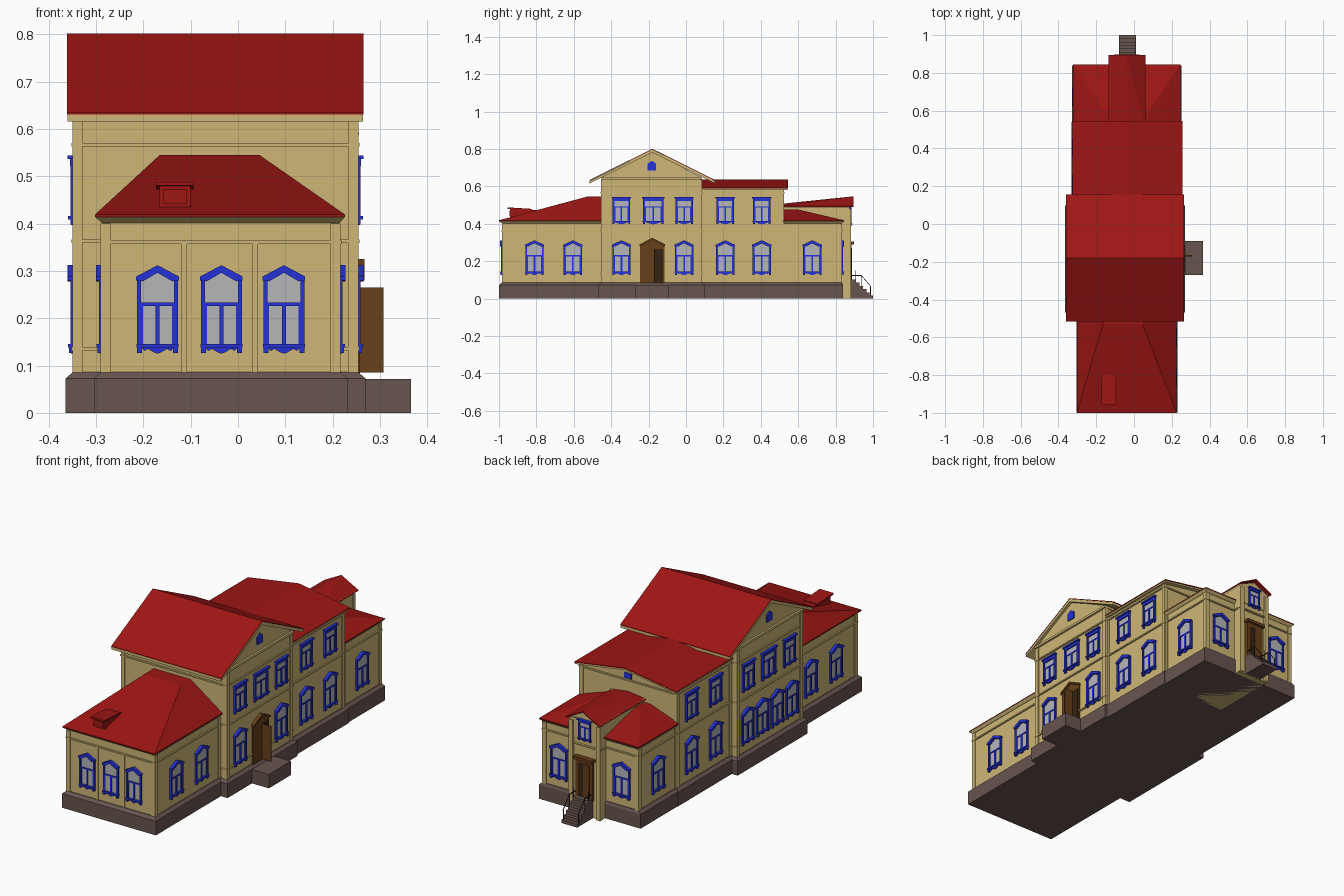
import bpy, bmesh, math
from mathutils import Vector

if "Cube" in bpy.data.objects:
    bpy.data.objects.remove(bpy.data.objects["Cube"])


def material(name, r, g, b):
    m = bpy.data.materials.new(name)
    m.diffuse_color = (r, g, b, 1)
    m.use_nodes = True
    m.node_tree.nodes["Principled BSDF"].inputs["Base Color"].default_value = m.diffuse_color
    return m


TAN = material("tan_plaster", .62, .47, .18)
RED = material("red_roof", .34, .008, .007)
BLUE = material("blue_trim", .018, .032, .68)
STONE = material("brown_plinth", .14, .09, .08)
WOOD = material("brown_wood", .14, .05, .01)
DARK = material("dark_opening", .035, .017, .006)
GLASS = material("grey_glass", .47, .47, .49)


def add_prism(bm, pts, a, b, axis='y', slot=0):
    """Extrude a 2D profile from a to b along an axis (x: yz, y: xz profile)."""
    def place(p, t):
        return (t, p[0], p[1]) if axis == 'x' else (p[0], t, p[1])
    lo = [bm.verts.new(place(p, a)) for p in pts]
    hi = [bm.verts.new(place(p, b)) for p in pts]
    n = len(pts)
    fs = [bm.faces.new(lo), bm.faces.new(hi[::-1])]
    fs += [bm.faces.new((lo[i], hi[i], hi[(i + 1) % n], lo[(i + 1) % n])) for i in range(n)]
    for f in fs:
        f.material_index = slot


def to_mesh(name, bm, *mats):
    bmesh.ops.recalc_face_normals(bm, faces=bm.faces)
    me = bpy.data.meshes.new(name)
    bm.to_mesh(me)
    bm.free()
    for m in mats:
        me.materials.append(m)
    return me


def link(name, me):
    ob = bpy.data.objects.new(name, me)
    bpy.context.collection.objects.link(ob)
    return ob


def prism(name, pts, a, b, axis, mat):
    bm = bmesh.new()
    add_prism(bm, pts, a, b, axis)
    return link(name, to_mesh(name, bm, mat))


def rect(u0, u1, z0, z1):
    return [(u0, z0), (u1, z0), (u1, z1), (u0, z1)]


def box(name, x0, x1, y0, y1, z0, z1, mat):
    return prism(name, rect(x0, x1, z0, z1), y0, y1, 'y', mat)


def frustum(name, low, z0, top, z1, mat):
    """Solid between two rectangles (x0, x1, y0, y1) at heights z0 and z1."""
    bm = bmesh.new()
    rings = []
    for (x0, x1, y0, y1), z in ((low, z0), (top, z1)):
        rings.append([bm.verts.new((x, y, z)) for x, y in ((x0, y0), (x1, y0), (x1, y1), (x0, y1))])
    a, b = rings
    bm.faces.new(a[::-1])
    bm.faces.new(b)
    for i in range(4):
        j = (i + 1) % 4
        bm.faces.new((a[i], a[j], b[j], b[i]))
    return link(name, to_mesh(name, bm, mat))


def grow(r, d):
    return (r[0] - d, r[1] + d, r[2] - d, r[3] + d)


# Wall blocks: front wing, main hall, rear hall, rear wing
FRONT = (-.285, .212, -.98, -.45)
MAIN = (-.345, .25, -.45, .08)
REAR = (-.312, .238, .08, .52)
BACK = (-.31, .232, .52, .83)
box("front_wing_walls", *FRONT, .05, .41, TAN)
box("rear_wing_walls", *BACK, .05, .41, TAN)
prism("main_walls", [(-.45, .05), (.08, .05), (.08, .65), (-.18, .783), (-.45, .65)], MAIN[0], MAIN[1], 'x', TAN)
prism("rear_hall_walls", [(-.312, .05), (.238, .05), (.238, .585), (-.035, .628), (-.312, .585)], .08, .52, 'y', TAN)

# Plinths with chamfered tops, string courses and corner pilasters
for name, r, top, bands in (("front_wing", FRONT, .40, [.36]), ("main", MAIN, .635, [.135, .362, .566]),
                            ("rear_hall", REAR, .58, [.362, .566]), ("rear_wing", BACK, .40, [.362])):
    foot = grow(r, .019)
    if r == BACK:
        foot = foot[:3] + (.84,)
    box(name + "_plinth", *foot, 0, .073, STONE)
    frustum(name + "_plinth_chamfer", foot, .073, grow(r, .004), .086, STONE)
    for z in bands:
        box(name + "_band", *grow(r, .007), z - .003, z + .004, TAN)
    for x in r[:2]:
        for y in r[2:]:
            sx, sy = (1 if x == r[0] else -1), (1 if y == r[2] else -1)
            xs, ys = sorted((x - sx * .005, x + sx * .017)), sorted((y - sy * .005, y + sy * .017))
            box(name + "_pilaster", *xs, *ys, .08, top, TAN)
for x in (-.114, .036):
    box("front_pilaster", x - .006, x + .006, -.985, -.97, .08, .36, TAN)

# Hipped roofs with tapered cornices
for name, r, eave, ridge, z in (
        ("front_wing", FRONT, (-.302, .226, -1, -.45), (-.165, .045, -.53, -.45), .545),
        ("rear_wing", BACK, (-.322, .246, .52, .845), (-.16, .08, .52, .60), .476)):
    frustum(name + "_cornice", grow(r, .002), .401, eave, .414, TAN)
    frustum(name + "_roof", eave, .414, eave, .419, RED)
    frustum(name + "_roof_slopes", eave, .419, ridge, z, RED)

# Main gable roof: tan slab with red sheet, gable cornices and eave boxes
prism("main_roof_slab", [(-.515, .616), (-.515, .63), (-.18, .797), (.155, .63), (.155, .616), (-.18, .781)],
      -.36, .264, 'x', TAN)
prism("main_roof_sheet", [(-.517, .630), (-.517, .634), (-.18, .801), (.157, .634), (.157, .630), (-.18, .797)],
      -.361, .265, 'x', RED)
box("gable_cornice", -.355, .26, -.455, .085, .636, .648, TAN)

# Rear hall low gable roof
prism("rear_hall_roof_slab", [(-.323, .58), (-.323, .588), (-.035, .633), (.253, .588), (.253, .58), (-.035, .625)],
      .08, .543, 'y', TAN)
prism("rear_hall_roof_sheet", [(-.326, .588), (-.326, .592), (-.035, .638), (.256, .592), (.256, .588), (-.035, .633)],
      .08, .546, 'y', RED)

# Entrance tower at the back
box("tower_walls", -.125, .05, .52, .87, 0, .495, TAN)
prism("tower_gable", [(-.125, .4), (.05, .4), (.05, .495), (-.0375, .535), (-.125, .495)], .855, .875, 'y', TAN)
box("tower_band", -.131, .056, .6, .881, .36, .366, TAN)
for x in (-.125, .032):
    box("tower_pilaster", x - .003, x + .021, .86, .882, 0, .48, TAN)
frustum("tower_cornice", (-.125, .05, .52, .87), .484, (-.133, .058, .52, .878), .497, TAN)
bm = bmesh.new()
v = [bm.verts.new(c) for c in ((-.136, .52, .495), (.061, .52, .495), (-.0375, .52, .508),
                               (-.136, .896, .495), (.061, .896, .495), (-.0375, .896, .547))]
for idx in ((0, 2, 5), (0, 5, 3), (1, 4, 5), (1, 5, 2), (0, 1, 2)):
    bm.faces.new([v[i] for i in idx])
tower_roof = link("tower_roof", to_mesh("tower_roof", bm, RED))
sol = tower_roof.modifiers.new("thickness", 'SOLIDIFY')
sol.thickness = .005

# Roof dormer hatch
prism("dormer_body", [(-.94, .425), (-.94, .482), (-.80, .474), (-.80, .46)], -.166, -.1, 'x', RED)
prism("dormer_roof", [(-.955, .480), (-.955, .488), (-.825, .480), (-.825, .472)], -.173, -.094, 'x', RED)
box("dormer_panel", -.158, -.108, -.944, -.939, .442, .472, RED)


# Windows, built once facing -y and shared by every copy
def arched_window():
    bm = bmesh.new()
    f = lambda pts, d: add_prism(bm, pts, -d, .001, 'y', 0)
    add_prism(bm, [(-.036, .14), (.036, .14), (.036, .278), (0, .298), (-.036, .278)], -.003, .001, 'y', 1)
    for s in (-1, 1):
        f(rect(s * .039 - .004, s * .039 + .004, .14, .285), .009)
        f(rect(s * .033 - .002, s * .033 + .002, .145, .23), .006)
        f(rect(s * .038 - .005, s * .038 + .005, .127, .142), .012)
        f([(0, .296), (0, .312), (s * .045, .288), (s * .045, .28), (s * .031, .278)], .015)
    f(rect(-.036, .036, .226, .233), .007)
    f(rect(-.004, .004, .145, .23), .007)
    f(rect(-.044, .044, .138, .146), .014)
    f([(-.036, .14), (-.028, .131), (-.02, .135), (-.008, .128), (0, .125), (.008, .128),
       (.02, .135), (.028, .131), (.036, .14)], .008)
    return to_mesh("arched_window", bm, BLUE, GLASS)


def square_window():
    bm = bmesh.new()
    f = lambda pts, d: add_prism(bm, pts, -d, .001, 'y', 0)
    add_prism(bm, rect(-.038, .038, .41, .53), -.003, .001, 'y', 1)
    for s in (-1, 1):
        f(rect(s * .041 - .005, s * .041 + .005, .398, .535), .009)
        f(rect(s * .034 - .002, s * .034 + .002, .415, .49), .006)
    f(rect(-.05, .05, .536, .544), .015)
    f(rect(-.044, .044, .522, .537), .01)
    f(rect(-.038, .038, .487, .493), .007)
    f(rect(-.004, .004, .415, .49), .007)
    f(rect(-.048, .048, .409, .416), .014)
    f([(-.036, .41), (-.02, .402), (0, .397), (.02, .402), (.036, .41)], .008)
    return to_mesh("square_window", bm, BLUE, GLASS)


ARCHED, SQUARE = arched_window(), square_window()


def window(name, me, x, y, deg, w=1.0, h=1.0, dz=0.0):
    ob = link(name, me)
    ob.location, ob.rotation_euler, ob.scale = (x, y, dz), (0, 0, math.radians(deg)), (w, 1, h)


for x in (-.17, -.035, .097):
    window("front_window", ARCHED, x, FRONT[2], 0)
for x in (-.217, .141):
    window("back_window", ARCHED, x, BACK[3], 180, 1.1)
for i, deg in ((0, -90), (1, 90)):
    middle = (-.345, -.01) if i else (-.365, -.245, -.125, -.005)
    for r, ys in ((FRONT, (-.81, -.605)), (MAIN, middle), (REAR, (.21, .405)), (BACK, (.675,))):
        for y in ys:
            window("side_window", ARCHED, r[i], y, deg, 1.14)
    for r, y, w in ((MAIN, -.345, 1.02), (MAIN, -.175, 1.2), (MAIN, -.01, 1.02), (REAR, .21, 1.02), (REAR, .405, 1.02)):
        window("upper_window", SQUARE, r[i], y, deg, w)
    # Attic light in each gable
    a, b = ((-.351, -.34) if i == 0 else (.245, .256))
    prism("attic_light", [(-.205, .685), (-.16, .685), (-.16, .722), (-.1825, .737), (-.205, .722)], a, b, 'x', BLUE)
window("tower_window", SQUARE, -.0375, .875, 180, .75, .75, .09)
box("rear_attic_light", -.055, -.015, .515, .525, .575, .602, BLUE)

# Side porch and pointed doorway with one leaf open
box("porch_step", .25, .365, -.27, -.09, 0, .072, STONE)
prism("doorway_surround", [(-.245, .072), (-.115, .072), (-.115, .29), (-.18, .325), (-.245, .29)], .245, .258, 'x', WOOD)
for s in (-1, 1):
    prism("doorway_hood", [(-.18, .314), (-.18, .325), (-.18 + s * .068, .29), (-.18 + s * .068, .28)], .25, .267, 'x', WOOD)
box("doorway_opening", .25, .2595, -.165, -.124, .085, .265, DARK)
box("open_door_leaf", .255, .307, -.171, -.165, .085, .265, WOOD)

# Tower door, steps and handrails
box("tower_door_surround", -.085, .01, .865, .884, .09, .295, WOOD)
box("tower_door_opening", -.07, -.005, .88, .8855, .1, .27, DARK)
box("tower_door_leaf", -.07, -.034, .88, .888, .1, .27, WOOD)
box("tower_door_hood", -.092, .017, .865, .897, .29, .305, WOOD)
for i in range(6):
    box("step", -.08, .01, .87, 1 - i * .018, i * .017, (i + 1) * .017, STONE)
for x in (-.08, .007):
    for y, z0, z1 in ((.905, .1, .15), (.935, .06, .125), (.985, .01, .062)):
        box("rail_post", x, x + .003, y, y + .003, z0, z1, DARK)
    prism("handrail", [(.885, .122), (.937, .122), (.99, .06), (.99, .065), (.937, .127), (.885, .127)], x, x + .003, 'x', DARK)
